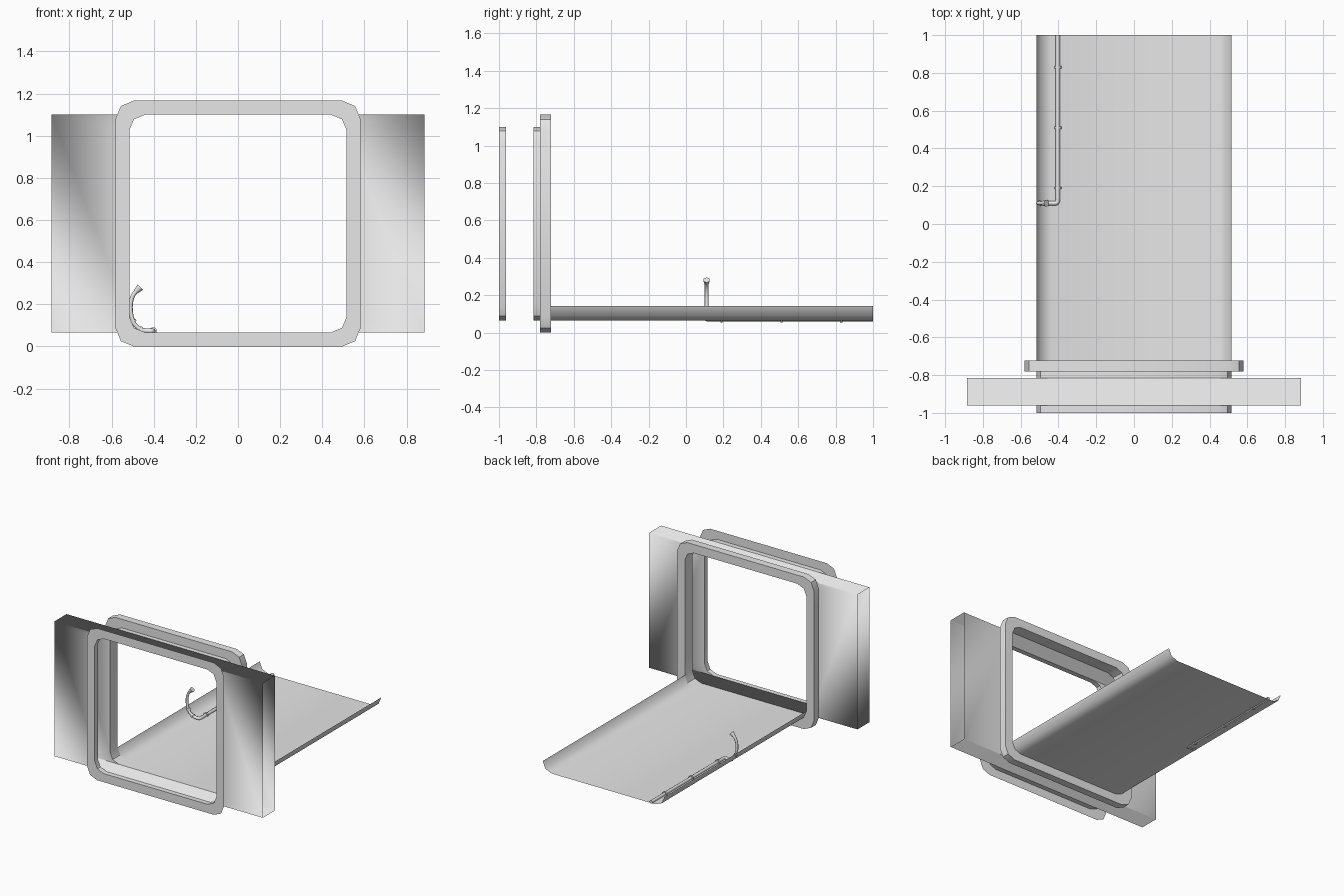
import bpy
import bmesh
from math import cos, sin, radians
from mathutils import Vector

cube = bpy.data.objects.get("Cube")
if cube:
    bpy.data.objects.remove(cube, do_unlink=True)

grey = bpy.data.materials.new("plain_grey")
grey.use_nodes = True
grey.diffuse_color = (0.8, 0.8, 0.8, 1)
grey.node_tree.nodes["Principled BSDF"].inputs["Base Color"].default_value = (0.8, 0.8, 0.8, 1)

# Main dimensions
BOTTOM, TOP = 0.066, 1.1
HALF, RADIUS = 0.516, 0.076
FRONT, BACK = -1.0, 1.0
POCKET_FRONT, POCKET_BACK = -0.962, -0.815
FLANGE_FRONT, FLANGE_BACK = -0.78, -0.722
POCKET_HALF = 0.885


def finish(name, bm, angle=35):
    """Turn a bmesh into a shaded object."""
    bmesh.ops.recalc_face_normals(bm, faces=bm.faces)
    mesh = bpy.data.meshes.new(name)
    bm.to_mesh(mesh)
    bm.free()
    obj = bpy.data.objects.new(name, mesh)
    bpy.context.collection.objects.link(obj)
    mesh.materials.append(grey)
    bpy.ops.object.select_all(action='DESELECT')
    obj.select_set(True)
    bpy.context.view_layer.objects.active = obj
    bpy.ops.object.shade_smooth_by_angle(angle=radians(angle))
    return obj


def rounded(half, low, high, r):
    """Rectangle profile with two-segment corners, as (x, z)."""
    centres = [(half - r, high - r), (r - half, high - r),
               (r - half, low + r), (half - r, low + r)]
    return [(cx + r * cos(radians(90 * i + a)), cz + r * sin(radians(90 * i + a)))
            for i, (cx, cz) in enumerate(centres) for a in (0, 45, 90)]


def loop(bm, profile, y):
    return [bm.verts.new((x, y, z)) for x, z in profile]


def bridge(bm, a, b, closed=True):
    n = len(a)
    for i in range(n if closed else n - 1):
        j = (i + 1) % n
        bm.faces.new((a[i], a[j], b[j], b[i]))


inner = rounded(HALF, BOTTOM, TOP, RADIUS)
outer = rounded(0.581, 0, 1.166, 0.086)

# Front trim: thin face ring with the short tunnel behind it
bm = bmesh.new()
lip = loop(bm, inner, FRONT)
bridge(bm, loop(bm, outer, FRONT), lip)
bridge(bm, lip, loop(bm, inner, POCKET_FRONT))
finish("front_trim", bm)

# Rear tunnel section between the pocket and the flange
bm = bmesh.new()
bridge(bm, loop(bm, inner, POCKET_BACK), loop(bm, inner, FLANGE_FRONT))
finish("rear_tunnel", bm)

# Thick flange ring
bm = bmesh.new()
rings = [loop(bm, p, y) for p, y in ((inner, FLANGE_FRONT), (outer, FLANGE_FRONT),
                                     (outer, FLANGE_BACK), (inner, FLANGE_BACK))]
for i in range(4):
    bridge(bm, rings[i], rings[(i + 1) % 4])
finish("rear_flange", bm)

# Sliding door pocket: open-ended sleeve with a rounded opening through it
bm = bmesh.new()
for z in (BOTTOM, TOP):
    bm.faces.new([bm.verts.new((x, y, z)) for x, y in (
        (-POCKET_HALF, POCKET_FRONT), (POCKET_HALF, POCKET_FRONT),
        (POCKET_HALF, POCKET_BACK), (-POCKET_HALF, POCKET_BACK))])
right_edge = inner[9:] + inner[:3]
for y in (POCKET_FRONT, POCKET_BACK):
    for side in (-1, 1):
        outline = right_edge + [(POCKET_HALF, TOP), (POCKET_HALF, BOTTOM)]
        bm.faces.new(loop(bm, [(side * x, z) for x, z in outline], y))
bmesh.ops.remove_doubles(bm, verts=bm.verts, dist=0.0001)
finish("door_pocket", bm)

# Long floor tray with upturned edges
bm = bmesh.new()
tray = inner[6:]
bridge(bm, loop(bm, tray, FLANGE_BACK), loop(bm, tray, BACK), closed=False)
finish("floor_tray", bm, 60)


def tube(name, points, radius):
    """Smooth round pipe through a control path."""
    curve = bpy.data.curves.new(name, 'CURVE')
    curve.dimensions = '3D'
    curve.bevel_depth = radius
    curve.bevel_resolution = 2
    curve.use_fill_caps = True
    curve.resolution_u = 4
    spline = curve.splines.new('NURBS')
    spline.points.add(len(points) - 1)
    for p, co in zip(spline.points, points):
        p.co = (*co, 1)
    spline.order_u = 3
    spline.use_endpoint_u = True
    curve.materials.append(grey)
    obj = bpy.data.objects.new(name, curve)
    bpy.context.collection.objects.link(obj)


def cylinder(name, centre, axis, r1, r2, length):
    bm = bmesh.new()
    bmesh.ops.create_cone(bm, cap_ends=True, segments=12, radius1=r1, radius2=r2, depth=length)
    obj = finish(name, bm)
    obj.location = centre
    obj.rotation_euler = Vector(axis).to_track_quat('Z', 'Y').to_euler()


# Supply pipe along the tray, then the upright hook
PIPE_X, PIPE_Z, HOOK_Y = -0.403, 0.073, 0.11
tube("supply_pipe", [(PIPE_X, BACK, PIPE_Z), (PIPE_X, 0.5, PIPE_Z), (PIPE_X, 0.15, PIPE_Z),
                     (PIPE_X, HOOK_Y, PIPE_Z), (-0.43, HOOK_Y, PIPE_Z),
                     (-0.455, HOOK_Y, 0.076)], 0.012)
hook = [(-0.45, 0.075), (-0.485, 0.09), (-0.507, 0.14), (-0.511, 0.2),
        (-0.5, 0.245), (-0.478, 0.268)]
tube("hook_pipe", [(x, HOOK_Y, z) for x, z in hook], 0.01)

# Nozzle, joint collars and pipe clips
cylinder("nozzle", (-0.474, HOOK_Y, 0.271), (0.7, 0, 0.7), 0.012, 0.018, 0.03)
cylinder("hook_collar", (-0.497, HOOK_Y, 0.12), (-0.4, 0, 0.9), 0.014, 0.014, 0.012)
cylinder("joint_collar", (-0.462, HOOK_Y, 0.079), (-0.9, 0, 0.3), 0.016, 0.016, 0.012)
for i in range(3):
    cylinder(f"pipe_clip_{i + 1}", (PIPE_X, 0.19 + 0.32 * i, PIPE_Z), (0, 1, 0),
             0.018, 0.018, 0.012)
